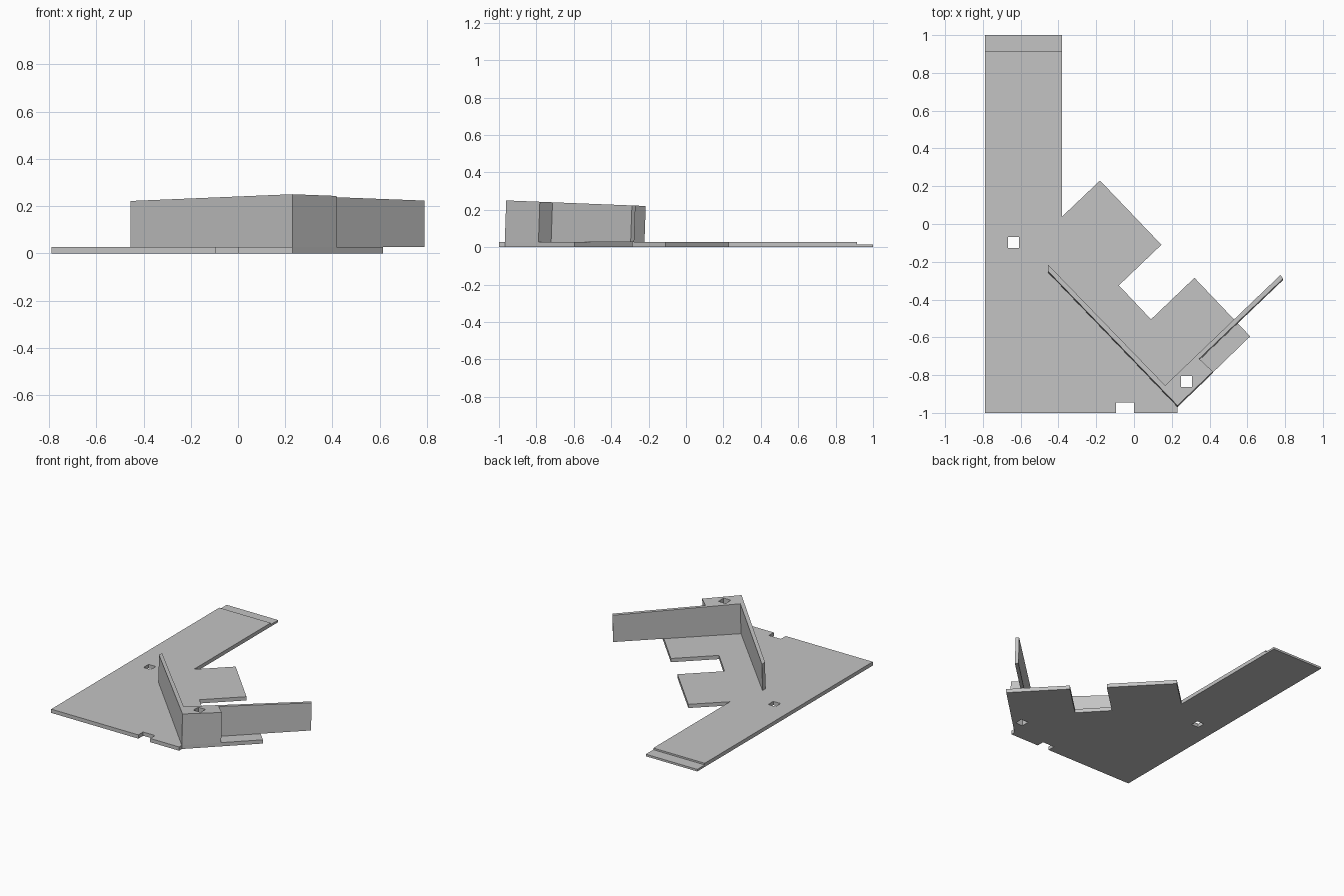
import bpy
import bmesh

if "Cube" in bpy.data.objects:
    bpy.data.objects.remove(bpy.data.objects["Cube"])

PLATE = 0.027    # plate thickness
LEAN = 0.035     # backward lean of the upright walls

grey = bpy.data.materials.new("plain grey")
grey.use_nodes = True
grey.diffuse_color = (0.55, 0.55, 0.55, 1)
grey.node_tree.nodes["Principled BSDF"].inputs["Base Color"].default_value = grey.diffuse_color


def prism(name, outline, bottom, top_at, lean=0.0):
    """Extrude a plan outline from a flat bottom to a top given by top_at(y)."""
    bm = bmesh.new()
    low = [bm.verts.new((x, y + lean * bottom, bottom)) for x, y in outline]
    high = [bm.verts.new((x, y + lean * top_at(y), top_at(y))) for x, y in outline]
    bm.faces.new(low[::-1])
    bm.faces.new(high)
    for i in range(len(low)):
        j = (i + 1) % len(low)
        bm.faces.new((low[i], low[j], high[j], high[i]))
    bmesh.ops.recalc_face_normals(bm, faces=bm.faces)
    mesh = bpy.data.meshes.new(name)
    bm.to_mesh(mesh)
    bm.free()
    mesh.materials.append(grey)
    obj = bpy.data.objects.new(name, mesh)
    bpy.context.collection.objects.link(obj)
    return obj


def cut_square_hole(obj, x, y, size=0.058):
    """Cut a square vertical hole right through the part."""
    h = size / 2
    cutter = prism("hole_cutter", [(x - h, y - h), (x + h, y - h), (x + h, y + h), (x - h, y + h)],
                   -0.1, lambda y: 0.4)
    cutter.hide_render = True
    mod = obj.modifiers.new("hole", "BOOLEAN")
    mod.operation = "DIFFERENCE"
    mod.solver = "EXACT"
    mod.object = cutter
    bpy.context.view_layer.objects.active = obj
    bpy.ops.object.modifier_apply(modifier=mod.name)
    bpy.data.objects.remove(cutter)


# Flat plate with a front notch, two angled tabs and a long rear arm
plate = prism("base_plate", [
    (-0.79, -1), (-0.095, -1), (-0.095, -0.945), (0, -0.945), (0, -1),
    (0.23, -1), (0.23, -0.968), (0.615, -0.595), (0.32, -0.285),
    (0.09, -0.505), (-0.08, -0.325), (0.145, -0.11), (-0.18, 0.23),
    (-0.38, 0.04), (-0.38, 0.915), (-0.79, 0.915)], 0, lambda y: PLATE)

# Thin lip at the end of the arm
prism("arm_lip", [(-0.79, 0.915), (-0.38, 0.915), (-0.38, 1), (-0.79, 1)],
      0, lambda y: 0.015)

# V-shaped upright walls meeting in a thick corner block, tops sloping to the back
walls = prism("corner_walls", [
    (0.23, -0.97), (0.418, -0.79), (0.345, -0.722), (0.79, -0.297),
    (0.775, -0.278), (0.165, -0.863), (-0.455, -0.223), (-0.455, -0.258)],
    PLATE, lambda y: 0.25 - 0.04 * (y + 0.97), LEAN)

# Square peg holes
cut_square_hole(plate, -0.637, -0.097)
for part in (plate, walls):
    cut_square_hole(part, 0.277, -0.835)
